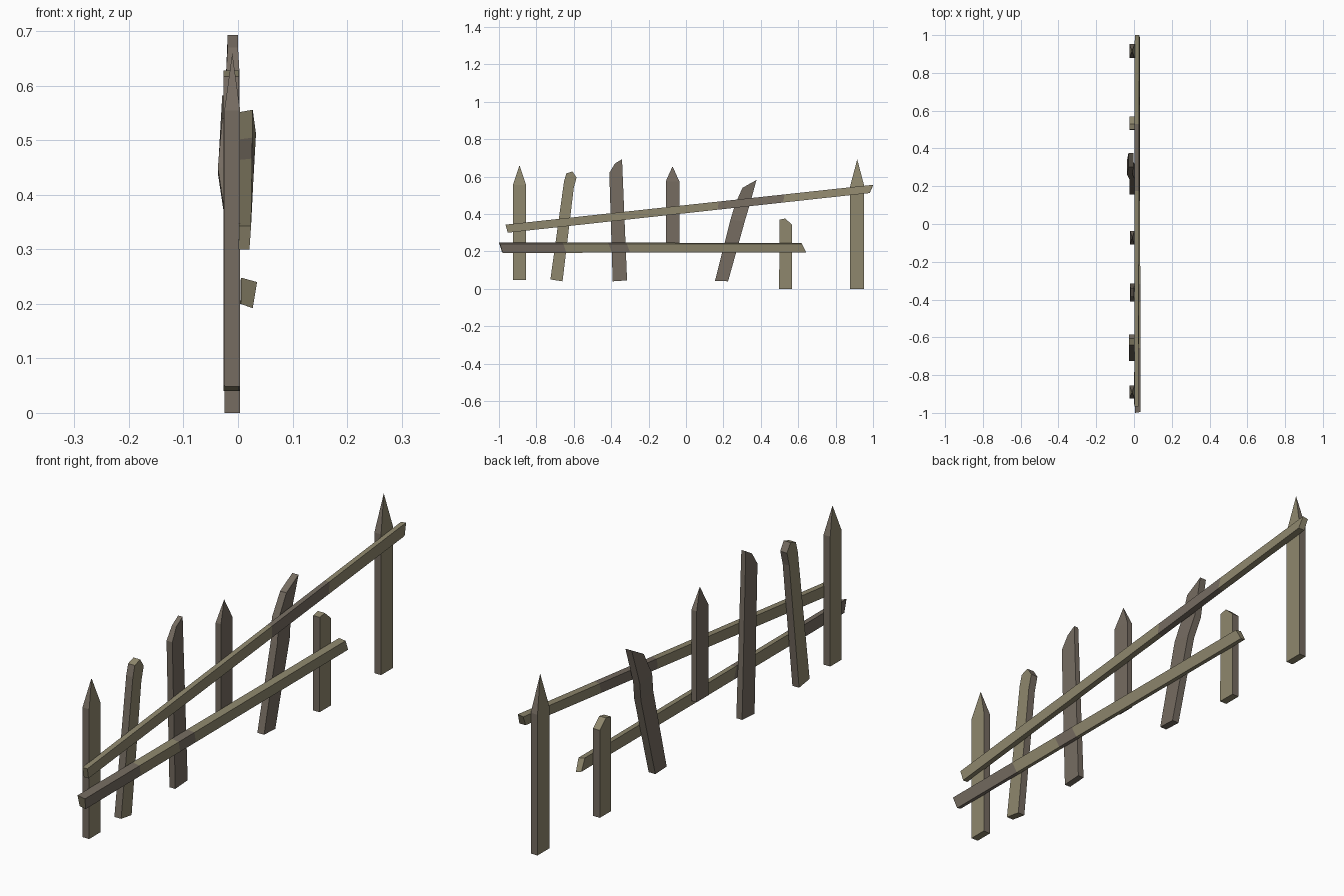
import bpy, bmesh

if "Cube" in bpy.data.objects:
    bpy.data.objects.remove(bpy.data.objects["Cube"])


def material(name, col):
    m = bpy.data.materials.new(name)
    m.diffuse_color = (*col, 1)
    m.use_nodes = True
    m.node_tree.nodes["Principled BSDF"].inputs["Base Color"].default_value = m.diffuse_color
    return m


MATS = [material("olive_wood", (0.275, 0.245, 0.155)),
        material("brown_grey_wood", (0.18, 0.15, 0.12))]


def loft(name, loops, rule, tip=None):
    """Skin matching loops of points; close the end with a cap or a pointed tip."""
    bm = bmesh.new()
    rings = [[bm.verts.new(p) for p in loop] for loop in loops]
    n = len(rings[0])
    for a, b in zip(rings, rings[1:]):
        for i in range(n):
            j = (i + 1) % n
            bm.faces.new((a[i], a[j], b[j], b[i]))
    bm.faces.new(rings[0])
    if tip:
        t = bm.verts.new(tip)
        for i in range(n):
            bm.faces.new((rings[-1][i], rings[-1][(i + 1) % n], t))
    else:
        bm.faces.new(rings[-1])
    bmesh.ops.recalc_face_normals(bm, faces=bm.faces)
    bm.normal_update()
    for f in bm.faces:
        f.material_index = rule(f.normal, f.calc_center_median())
    me = bpy.data.meshes.new(name)
    bm.to_mesh(me)
    bm.free()
    for m in MATS:
        me.materials.append(m)
    ob = bpy.data.objects.new(name, me)
    bpy.context.collection.objects.link(ob)
    return ob


def rect(x0, x1, y0, y1, za, zb=None):
    zb = za if zb is None else zb
    return [(x0, y0, za), (x1, y0, za), (x1, y1, zb), (x0, y1, zb)]


def brown(n, c):
    return 1


def olive_brown_edges(n, c):
    return 1 if abs(n.y) > 0.7 else 0


# pickets with a pyramid point: y0, y1, bottom, shoulder, tip, back x, front x
for name, y0, y1, z0, zs, zt, xa, xb, rule in [
        ("pointed_picket_near", -0.925, -0.855, 0.048, 0.555, 0.66, -0.025, 0.004, olive_brown_edges),
        ("pointed_picket_middle", -0.108, -0.036, 0.22, 0.575, 0.655, -0.021, 0.002, brown),
        ("pointed_picket_far", 0.878, 0.953, 0.0, 0.55, 0.692, -0.025, 0.004, olive_brown_edges)]:
    loft(name, [rect(xa, xb, y0, y1, z0), rect(xa, xb, y0, y1, zs)], rule,
         tip=((xa + xb) / 2, (y0 + y1) / 2, zt))


# pickets cut from a flat outline in y and z
def board(name, outline, rule, xa=-0.025, xb=0.004, xtop=0.0, ztop=9):
    def side(x, shift):
        return [(x + (shift if z > ztop else 0), y, z) for y, z in outline]
    loft(name, [side(xa, xtop), side(xb, -xtop)], rule)


board("rounded_picket", [(-0.725, 0.05), (-0.66, 0.04), (-0.60, 0.54), (-0.585, 0.595),
                         (-0.607, 0.628), (-0.64, 0.617), (-0.652, 0.575)],
      olive_brown_edges, -0.027, 0.002)
board("slanted_picket", [(-0.392, 0.04), (-0.315, 0.045), (-0.342, 0.693),
                         (-0.38, 0.67), (-0.41, 0.62)], brown, -0.022, 0.003, 0.003, 0.65)
board("short_picket", [(0.498, 0.0), (0.568, 0.0), (0.568, 0.342), (0.53, 0.376),
                       (0.50, 0.37)], olive_brown_edges)

# leaning picket, bent where it broke
loft("leaning_picket", [rect(-0.025, 0.004, 0.155, 0.225, 0.043, 0.04),
                        rect(-0.025, 0.004, 0.238, 0.314, 0.37, 0.36),
                        rect(-0.037, -0.008, 0.262, 0.338, 0.45, 0.44),
                        rect(-0.029, -0.002, 0.302, 0.377, 0.54, 0.582)], brown)


# rails: skewed end sections with extra cuts in between for the colour patches
def rail(name, start, end, cuts, rule):
    loops = [start]
    for t in cuts:
        loops.append([tuple(a + (b - a) * t for a, b in zip(p, q))
                      for p, q in zip(start, end)])
    loft(name, loops + [end], rule)


rail("upper_rail",
     [(0.002, -0.965, 0.343), (0.024, -0.965, 0.343), (0.021, -0.953, 0.30), (0.001, -0.953, 0.30)],
     [(0.004, 1.0, 0.552), (0.027, 1.0, 0.556), (0.033, 0.982, 0.512), (0.006, 0.982, 0.512)],
     [0.58, 0.76], lambda n, c: 1 if 0.15 < c.y < 0.55 else 0)
rail("lower_rail",
     [(0.006, -1.0, 0.248), (0.035, -0.995, 0.24), (0.027, -0.98, 0.192), (0.005, -0.985, 0.2)],
     [(0.005, 0.617, 0.245), (0.031, 0.62, 0.24), (0.026, 0.643, 0.195), (0.004, 0.64, 0.2)],
     [0.21, 0.36, 0.42], lambda n, c: 1 if -0.97 < c.y < -0.65 or -0.42 < c.y < -0.3 else 0)
